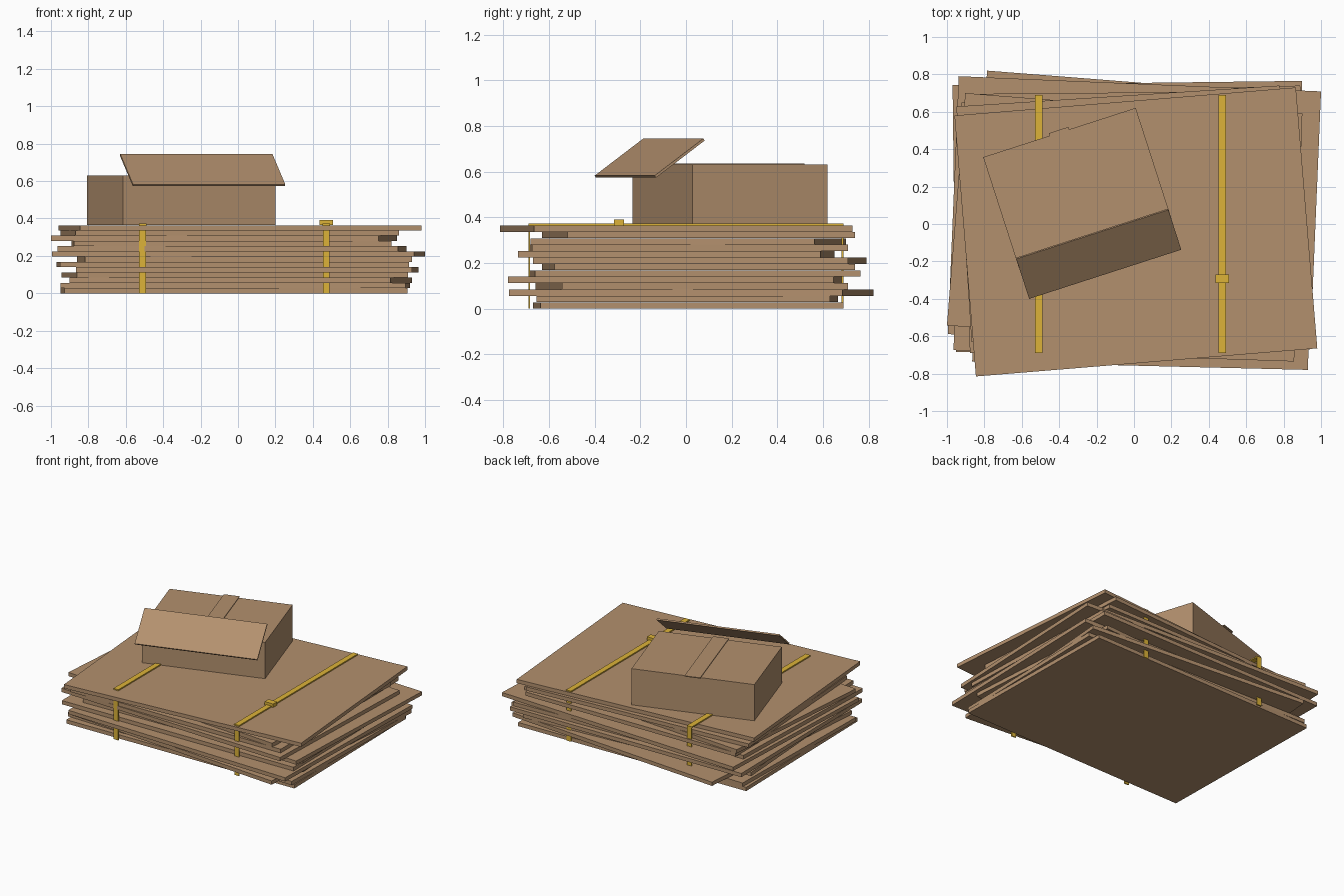
import bpy, math
from mathutils import Vector

if "Cube" in bpy.data.objects:
    bpy.data.objects.remove(bpy.data.objects["Cube"])


def material(name, rgb):
    m = bpy.data.materials.new(name)
    m.diffuse_color = (*rgb, 1)
    m.use_nodes = True
    m.node_tree.nodes["Principled BSDF"].inputs["Base Color"].default_value = m.diffuse_color
    return m


CARD = material("cardboard brown", (0.45, 0.28, 0.155))
STRAP = material("strap yellow", (0.72, 0.45, 0.04))


def box(name, center, size, mat, rot=(0, 0, 0)):
    bpy.ops.mesh.primitive_cube_add(size=1, location=center, rotation=rot)
    ob = bpy.context.object
    ob.name = name
    ob.scale = size
    ob.data.materials.append(mat)
    return ob


# Stack of flattened sheets, bottom to top: x min, x max, y min, y max, turn in degrees
T = 0.028
sheets = [
    (-0.95, 0.905, -0.67, 0.69, 1.0),
    (-0.95, 0.92, -0.655, 0.665, -1.1),
    (-0.90, 0.93, -0.775, 0.82, -4.5),
    (-0.945, 0.91, -0.66, 0.71, 3.8),
    (-0.865, 0.965, -0.78, 0.69, -1.4),
    (-0.97, 0.915, -0.685, 0.765, 0.7),
    (-0.86, 0.93, -0.63, 0.74, 1.8),
    (-0.995, 1.0, -0.67, 0.79, -2.4),
    (-0.965, 0.90, -0.735, 0.65, -1.9),
    (-0.89, 0.82, -0.69, 0.71, 0.5),
    (-1.0, 0.85, -0.68, 0.70, -4.5),
    (-0.95, 0.86, -0.63, 0.74, 3.7),
    (-0.96, 0.98, -0.815, 0.73, 4.7),
]
for i, (x0, x1, y0, y1, deg) in enumerate(sheets):
    a = math.radians(deg)
    c, s = math.cos(a), abs(math.sin(a))
    ex, ey = x1 - x0, y1 - y0
    k = c * c - s * s
    w, d = (ex * c - ey * s) / k, (ey * c - ex * s) / k
    box(f"cardboard_sheet_{i + 1}", ((x0 + x1) / 2, (y0 + y1) / 2, (i + 0.5) * T),
        (w, d, T - 0.0005), CARD, (0, 0, a))
TOP = T * len(sheets)

# Two straps: a top band and a band down the front and back
for side, x in (("left", -0.51), ("right", 0.472)):
    box(f"{side}_strap_top", (x, 0, TOP + 0.004), (0.04, 1.38, 0.009), STRAP)
    for end, y in (("front", -0.686), ("back", 0.686)):
        box(f"{side}_strap_{end}", (x, y, (TOP + 0.008) / 2), (0.036, 0.008, TOP + 0.008), STRAP)
box("strap_buckle", (0.472, -0.293, TOP + 0.014), (0.07, 0.045, 0.026), STRAP)

# Closed carton on top, turned on the stack
A = math.radians(17.9)
BC = Vector((-0.303, 0.193, 0))


def on_carton(x, y, z):
    c, s = math.cos(A), math.sin(A)
    return BC + Vector((c * x - s * y, s * x + c * y, z))


H = 0.266
box("carton", on_carton(0, 0, TOP + H / 2), (0.857, 0.622, H), CARD, (0, 0, A))
# Sealing strip over the top, overhanging both ends
box("carton_top_strip", on_carton(0, 0, TOP + H + 0.002), (0.11, 0.65, 0.006), CARD, (0, 0, A))
# Open front flap, sloping down and forward
box("carton_flap", on_carton(0, -0.37, 0.659), (0.855, 0.277, 0.011), CARD,
    (math.radians(36), 0, A))
